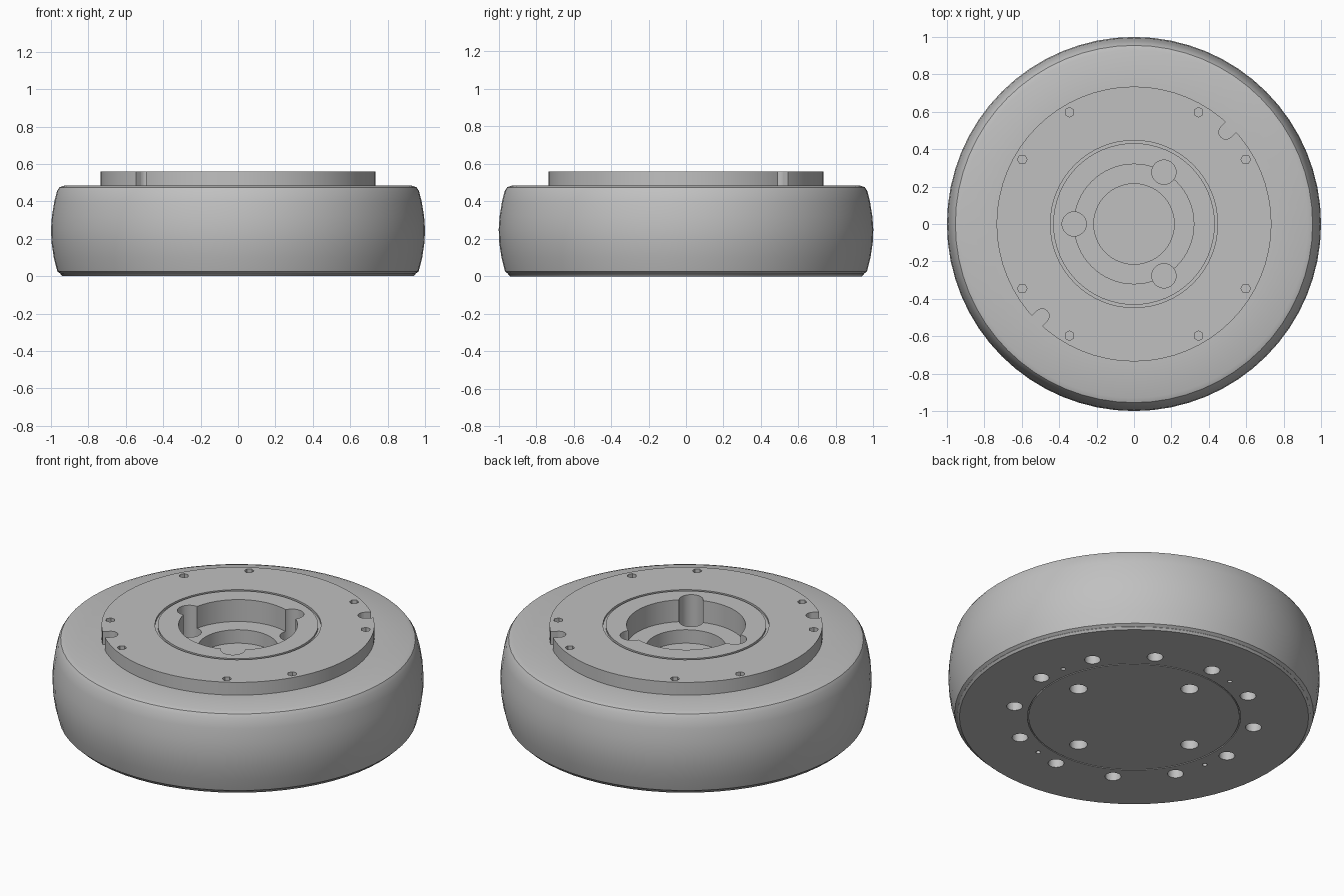
import bpy, bmesh
from math import sin, cos, pi, radians
from mathutils import Matrix

cube = bpy.data.objects.get("Cube")
if cube:
    bpy.data.objects.remove(cube, do_unlink=True)

# One plain grey for every part
GREY = (0.53, 0.53, 0.53, 1)
grey = bpy.data.materials.new("plain grey")
grey.use_nodes = True
grey.diffuse_color = GREY
for node in grey.node_tree.nodes:
    if node.type == 'BSDF_PRINCIPLED':
        node.inputs["Base Color"].default_value = GREY
        node.inputs["Roughness"].default_value = 0.7


def finish(bm, name):
    bmesh.ops.recalc_face_normals(bm, faces=bm.faces[:])
    mesh = bpy.data.meshes.new(name)
    bm.to_mesh(mesh)
    bm.free()
    obj = bpy.data.objects.new(name, mesh)
    bpy.context.collection.objects.link(obj)
    mesh.materials.append(grey)
    return obj


def lathe(name, profile, ring=False, steps=64):
    """Spin (radius, height) points round z; a ring profile is closed on itself."""
    bm = bmesh.new()
    verts = [bm.verts.new((r, 0, z)) for r, z in profile]
    pairs = list(zip(verts, verts[1:]))
    if ring:
        pairs.append((verts[-1], verts[0]))
    edges = [bm.edges.new(p) for p in pairs]
    bmesh.ops.spin(bm, geom=verts + edges, cent=(0, 0, 0), axis=(0, 0, 1),
                   angle=2 * pi, steps=steps, use_merge=True)
    bmesh.ops.remove_doubles(bm, verts=bm.verts[:], dist=0.0005)
    return finish(bm, name)


def drills(name, holes, sides=20):
    """Upright cutters at (angle, distance, radius, bottom, top)."""
    bm = bmesh.new()
    for angle, dist, radius, low, high in holes:
        a = radians(angle)
        spot = Matrix.Translation((dist * cos(a), dist * sin(a), (low + high) / 2))
        bmesh.ops.create_cone(bm, cap_ends=True, segments=sides, radius1=radius,
                              radius2=radius, depth=high - low,
                              matrix=spot @ Matrix.Rotation(a, 4, 'Z'))
    return finish(bm, name)


def slots(name, angles):
    """Box cutters that open the rim notches outward."""
    bm = bmesh.new()
    for angle in angles:
        m = (Matrix.Rotation(radians(angle), 4, 'Z') @ Matrix.Translation((0.76, 0, 0.55))
             @ Matrix.Diagonal((0.13, 0.076, 0.14, 1)))
        bmesh.ops.create_cube(bm, size=1, matrix=m)
    return finish(bm, name)


def cut(target, cutter):
    cutter.hide_render = True
    mod = target.modifiers.new("cut", 'BOOLEAN')
    mod.operation = 'DIFFERENCE'
    mod.solver = 'EXACT'
    mod.object = cutter
    bpy.context.view_layer.objects.active = target
    bpy.ops.object.modifier_apply(modifier=mod.name)
    bpy.data.objects.remove(cutter, do_unlink=True)


# Bulging tyre
tyre = lathe("tyre", [(0.72, 0.01), (0.945, 0.01), (0.966, 0.025), (0.985, 0.1),
                      (0.997, 0.18), (1.0, 0.25), (0.995, 0.32), (0.982, 0.4),
                      (0.968, 0.455), (0.955, 0.475), (0.93, 0.484), (0.72, 0.484)],
             ring=True)

# Base plate with a thin circular seam
base_plate = lathe("base_plate", [(0, 0), (0.568, 0), (0.568, 0.008), (0.574, 0.008),
                                  (0.574, 0), (0.94, 0), (0.95, 0.012), (0.95, 0.1),
                                  (0, 0.1)])
bolt_holes = [(30 * i, 0.653, 0.043, -0.1, 0.2) for i in range(12)]
bolt_holes += [(90 * i + 5, 0.423, 0.048, -0.1, 0.2) for i in range(4)]
bolt_holes += [(90 * i + 13.5, 0.641, 0.013, -0.1, 0.2) for i in range(4)]
cut(base_plate, drills("bolt_hole_cutter", bolt_holes))

# Hub flange with ring seam and stepped central recess
hub = lathe("hub_flange", [(0, 0.095), (0.735, 0.095), (0.735, 0.56), (0.447, 0.56),
                           (0.447, 0.548), (0.432, 0.548), (0.432, 0.56), (0.32, 0.56),
                           (0.32, 0.43), (0.215, 0.43), (0.215, 0.35), (0, 0.35)])
pins = [(a, 0.32, 0.065, 0.3, 0.7) for a in (60, 180, 300)]
cut(hub, drills("pin_hole_cutter", pins, 24))
screws = [(90 * i + s, 0.69, 0.026, 0.48, 0.7) for i in range(4) for s in (30, 60)]
cut(hub, drills("screw_hole_cutter", screws, 6))
cut(hub, drills("notch_cutter", [(a, 0.695, 0.038, 0.48, 0.7) for a in (45, 225)]))
cut(hub, slots("notch_slot_cutter", (45, 225)))

# Smooth round walls, sharp edges
bpy.ops.object.select_all(action='DESELECT')
for part in (tyre, base_plate, hub):
    part.select_set(True)
bpy.context.view_layer.objects.active = hub
bpy.ops.object.shade_smooth_by_angle(angle=radians(30))
